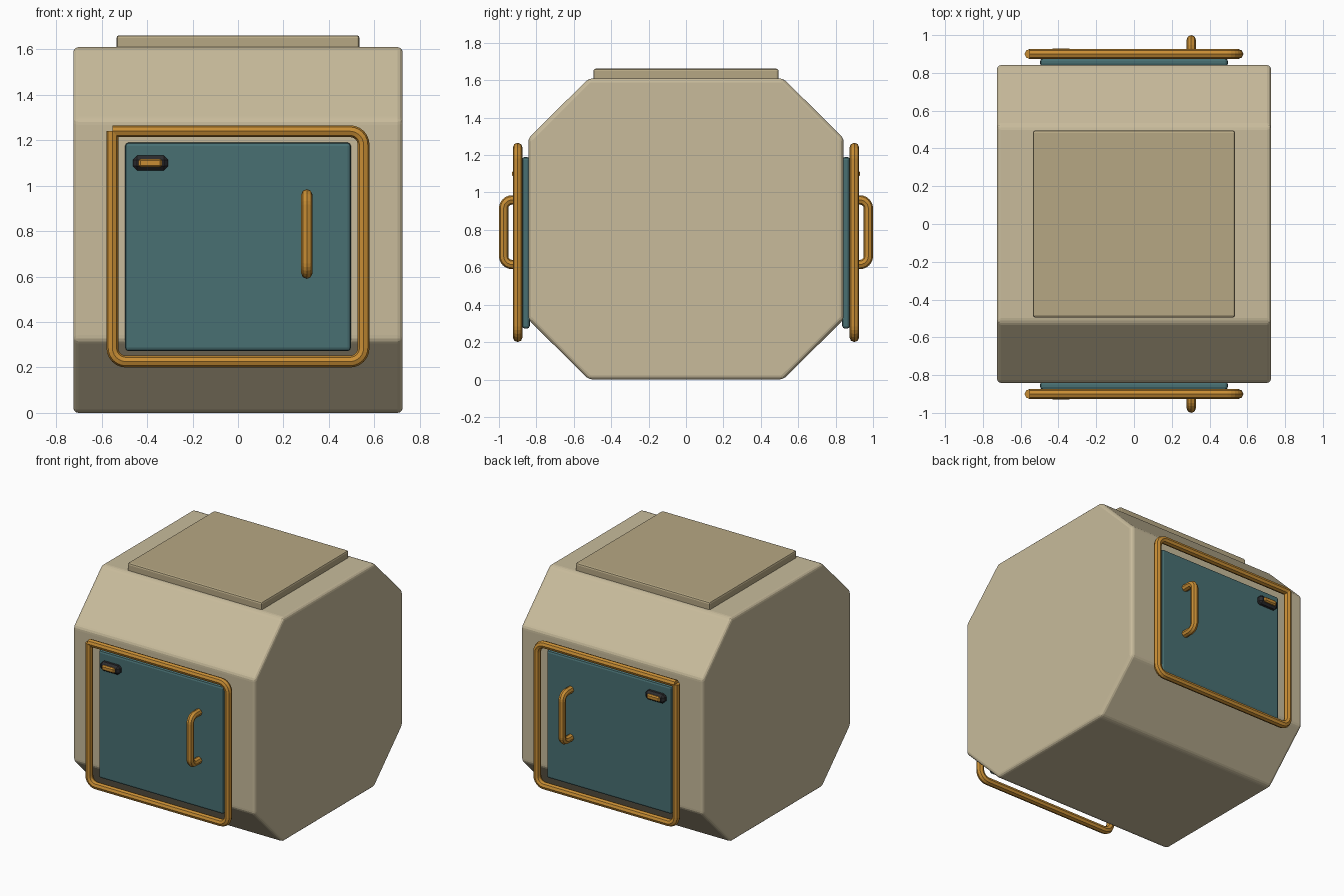
import bpy, bmesh
from mathutils import Vector

if "Cube" in bpy.data.objects:
    bpy.data.objects.remove(bpy.data.objects["Cube"])


def material(name, rgb):
    m = bpy.data.materials.new(name)
    m.diffuse_color = (*rgb, 1)
    m.use_nodes = True
    m.node_tree.nodes["Principled BSDF"].inputs["Base Color"].default_value = m.diffuse_color
    return m


TAN = material("tan", (0.58, 0.50, 0.33))
PANEL = material("panel_tan", (0.47, 0.39, 0.23))
TEAL = material("teal", (0.065, 0.16, 0.17))
BRASS = material("brass", (0.58, 0.27, 0.035))
DARK = material("dark", (0.025, 0.025, 0.028))


def finish(name, bm, mat, bevel, segments):
    bmesh.ops.recalc_face_normals(bm, faces=bm.faces)
    me = bpy.data.meshes.new(name)
    bm.to_mesh(me)
    bm.free()
    me.materials.append(mat)
    ob = bpy.data.objects.new(name, me)
    bpy.context.collection.objects.link(ob)
    mod = ob.modifiers.new("bevel", 'BEVEL')
    mod.width, mod.segments = bevel, segments
    return ob


def prism(name, profile, axis, depth, mat, bevel, segments=2):
    """Extrude a closed 3D profile along an axis."""
    bm = bmesh.new()
    face = bm.faces.new([bm.verts.new(p) for p in profile])
    ext = bmesh.ops.extrude_face_region(bm, geom=[face])
    verts = [v for v in ext["geom"] if isinstance(v, bmesh.types.BMVert)]
    bmesh.ops.translate(bm, verts=verts, vec=Vector(axis) * depth)
    return finish(name, bm, mat, bevel, segments)


def box(name, lo, hi, mat, bevel, segments=2):
    (x0, y0, z0), (x1, y1, z1) = lo, hi
    prof = [(x0, y0, z0), (x1, y0, z0), (x1, y1, z0), (x0, y1, z0)]
    return prism(name, prof, (0, 0, 1), z1 - z0, mat, bevel, segments)


def tube(name, corners, fillet, radius, mat):
    """Round tube along a path whose inner corners are filleted."""
    pts = [Vector(c) for c in corners]
    path = [pts[0]]
    for a, b, c in zip(pts, pts[1:], pts[2:]):
        u, v = (a - b).normalized() * fillet, (c - b).normalized() * fillet
        n = 6
        for i in range(n + 1):
            t = i / n * 1.5707963
            from math import sin, cos
            path.append(b + u * (1 - sin(t)) + v * (1 - cos(t)))
    path.append(pts[-1])
    cu = bpy.data.curves.new(name, 'CURVE')
    cu.dimensions = '3D'
    cu.bevel_depth, cu.bevel_resolution = radius, 2
    cu.use_fill_caps = True
    sp = cu.splines.new('POLY')
    sp.points.add(len(path) - 1)
    for p, co in zip(sp.points, path):
        p.co = (*co, 1)
    sp.use_smooth = False
    cu.materials.append(mat)
    ob = bpy.data.objects.new(name, cu)
    bpy.context.collection.objects.link(ob)


# Octagonal body running along x
oct_yz = [(-0.52, 0), (0.52, 0), (0.842, 0.32), (0.842, 1.29),
          (0.52, 1.61), (-0.52, 1.61), (-0.842, 1.29), (-0.842, 0.32)]
prism("body", [(-0.725, y, z) for y, z in oct_yz], (1, 0, 0), 1.45, TAN, 0.022, 3)

# Raised roof panel
box("roof_panel", (-0.535, -0.495, 1.59), (0.535, 0.495, 1.662), PANEL, 0.012)

# Matching doors on the front and back
for side, s in (("front", -1), ("back", 1)):
    box(side + "_door", (-0.497, s * 0.835, 0.272), (0.497, s * 0.877, 1.19), TEAL, 0.015)

    # Frame tube, open at its upper left corner
    x, y, lo, hi = 0.553, s * 0.90, 0.226, 1.24
    tube(side + "_door_frame",
         [(-x, y, hi), (x, y, hi), (x, y, lo), (-x, y, lo), (-x, y, hi)],
         0.06, 0.026, BRASS)

    # Pull handle
    hx, inner, outer = 0.303, s * 0.865, s * 0.975
    tube(side + "_handle",
         [(hx, inner, 0.615), (hx, outer, 0.615), (hx, outer, 0.96), (hx, inner, 0.96)],
         0.045, 0.025, BRASS)

    # Small latch plate with a brass insert
    box(side + "_latch_plate", (-0.462, s * 0.865, 1.068), (-0.308, s * 0.918, 1.132),
        DARK, 0.018, 1)
    box(side + "_latch_insert", (-0.437, s * 0.90, 1.082), (-0.335, s * 0.929, 1.118),
        BRASS, 0.008, 1)
